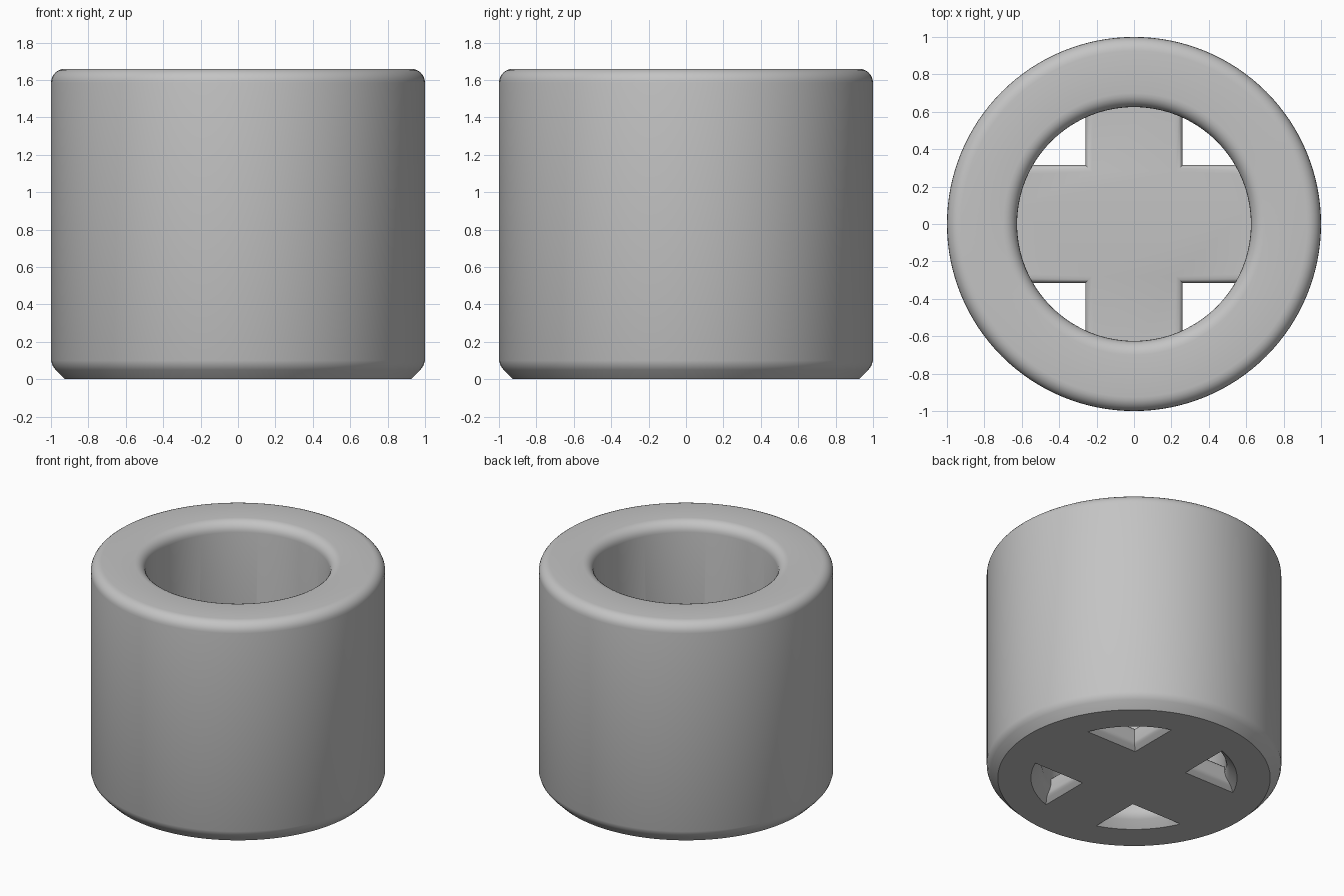
import bpy, bmesh, math

cube = bpy.data.objects.get("Cube")
if cube:
    bpy.data.objects.remove(cube, do_unlink=True)

grey = bpy.data.materials.new("plain grey")
grey.use_nodes = True
grey.diffuse_color = (0.55, 0.55, 0.55, 1)
grey.node_tree.nodes["Principled BSDF"].inputs["Base Color"].default_value = grey.diffuse_color

HEIGHT, OUTER, BORE = 1.66, 1.0, 0.625
FILLET, SEGMENTS = 0.075, 128


def finish(bm, name):
    bmesh.ops.recalc_face_normals(bm, faces=bm.faces)
    mesh = bpy.data.meshes.new(name)
    bm.to_mesh(mesh)
    bm.free()
    mesh.materials.append(grey)
    obj = bpy.data.objects.new(name, mesh)
    bpy.context.collection.objects.link(obj)
    return obj


def bridge(bm, a, b):
    n = len(a)
    for i in range(n):
        bm.faces.new((a[i], a[(i + 1) % n], b[(i + 1) % n], b[i]))


# Round-over at the top edge and a softened chamfer at the foot: (inset, z)
foot = [(0.075, 0), (0.025, 0.05), (0.01, 0.07), (0, 0.1)]
steps = [math.radians(a) for a in range(0, 91, 15)]
top = [(FILLET * (1 - math.cos(a)), HEIGHT - FILLET * (1 - math.sin(a))) for a in steps]
wall = foot + top

# Thick ring, turned from a closed profile
bm = bmesh.new()
profile = [(OUTER - d, z) for d, z in wall] + [(BORE + d, z) for d, z in reversed(wall)]
rings = []
for r, z in profile:
    angles = [math.tau * i / SEGMENTS for i in range(SEGMENTS)]
    rings.append([bm.verts.new((r * math.cos(a), r * math.sin(a), z)) for a in angles])
for k, ring in enumerate(rings):
    bridge(bm, ring, rings[(k + 1) % len(rings)])
body = finish(bm, "ring_with_cross_floor")


# Cross-shaped floor with eased edges, its ends buried in the ring
def plus_outline(inset):
    x, y, reach = 0.26 - inset, 0.315 - inset, 0.75
    quarter = [(reach, y), (x, y), (x, reach)]
    left = [(-px, py) for px, py in reversed(quarter)]
    half = quarter + left
    return half + [(-px, -py) for px, py in half]


bm = bmesh.new()
layers = []
for inset, z in [(0.037, 0), (0.012, 0.025), (0.004, 0.037), (0, 0.05), (0, 0.13),
                 (0.005, 0.148), (0.017, 0.16), (0.035, 0.165)]:
    layers.append([bm.verts.new((x, y, z)) for x, y in plus_outline(inset)])
for a, b in zip(layers, layers[1:]):
    bridge(bm, a, b)
bm.faces.new(layers[0])
bm.faces.new(layers[-1])
cross = finish(bm, "cross_floor")

# Merge the floor into the ring
union = body.modifiers.new("join_floor", "BOOLEAN")
union.operation = "UNION"
union.solver = "EXACT"
union.object = cross
bpy.ops.object.select_all(action="DESELECT")
bpy.context.view_layer.objects.active = body
body.select_set(True)
bpy.ops.object.modifier_apply(modifier=union.name)
bpy.data.objects.remove(cross, do_unlink=True)
bpy.ops.object.shade_smooth_by_angle(angle=math.radians(35))
